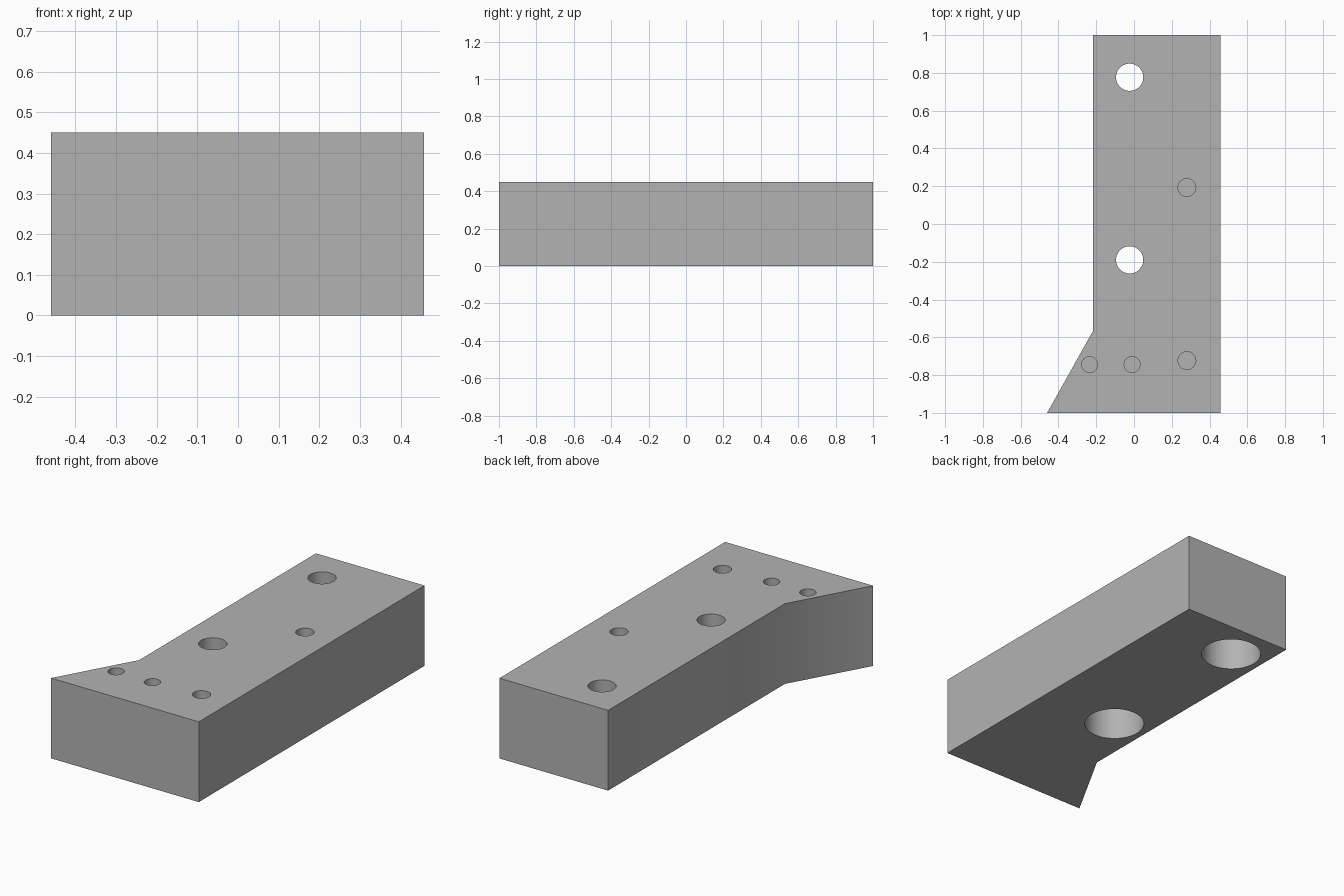
import bpy
import bmesh

HEIGHT = 0.45

cube = bpy.data.objects.get("Cube")
if cube:
    bpy.data.objects.remove(cube, do_unlink=True)

grey = bpy.data.materials.new("plain grey")
grey.use_nodes = True
GREY = (0.45, 0.45, 0.45, 1)
grey.diffuse_color = GREY
grey.node_tree.nodes["Principled BSDF"].inputs["Base Color"].default_value = GREY

# Block: profile with a flared front corner, extruded upward
outline = [(-0.46, -1), (0.457, -1), (0.457, 1), (-0.217, 1), (-0.217, -0.566)]
bm = bmesh.new()
base = bm.faces.new([bm.verts.new((x, y, 0)) for x, y in outline])
top = bmesh.ops.extrude_face_region(bm, geom=[base])["geom"]
bmesh.ops.translate(bm, vec=(0, 0, HEIGHT),
                    verts=[v for v in top if isinstance(v, bmesh.types.BMVert)])
bmesh.ops.recalc_face_normals(bm, faces=bm.faces[:])
mesh = bpy.data.meshes.new("mounting_block")
bm.to_mesh(mesh)
bm.free()
block = bpy.data.objects.new("mounting_block", mesh)
bpy.context.collection.objects.link(block)
mesh.materials.append(grey)


def drill(name, x, y, radius, low, high):
    """Cut a vertical round hole between two heights."""
    bpy.ops.mesh.primitive_cylinder_add(vertices=64, radius=radius, depth=high - low,
                                        location=(x, y, (low + high) / 2))
    cutter = bpy.context.object
    cutter.name = name
    cutter.hide_render = True
    cutter.data.materials.append(grey)
    mod = block.modifiers.new(name, 'BOOLEAN')
    mod.operation = 'DIFFERENCE'
    mod.solver = 'EXACT'
    mod.object = cutter
    bpy.context.view_layer.objects.active = block
    bpy.ops.object.modifier_apply(modifier=name)
    bpy.data.objects.remove(cutter, do_unlink=True)


# Bolt holes: through bores, widened from below
for y in (0.777, -0.19):
    drill("bolt_counterbore", -0.023, y, 0.157, -0.1, 0.25)
    drill("bolt_bore", -0.023, y, 0.072, 0.2, HEIGHT + 0.1)

# Blind holes in the top
for x, y, radius in ((0.28, 0.193, 0.047), (0.28, -0.723, 0.047),
                     (-0.235, -0.744, 0.042), (-0.01, -0.744, 0.042)):
    drill("blind_hole", x, y, radius, 0.2, HEIGHT + 0.1)

bpy.ops.object.select_all(action='DESELECT')
block.select_set(True)
bpy.context.view_layer.objects.active = block
bpy.ops.object.shade_smooth_by_angle()
